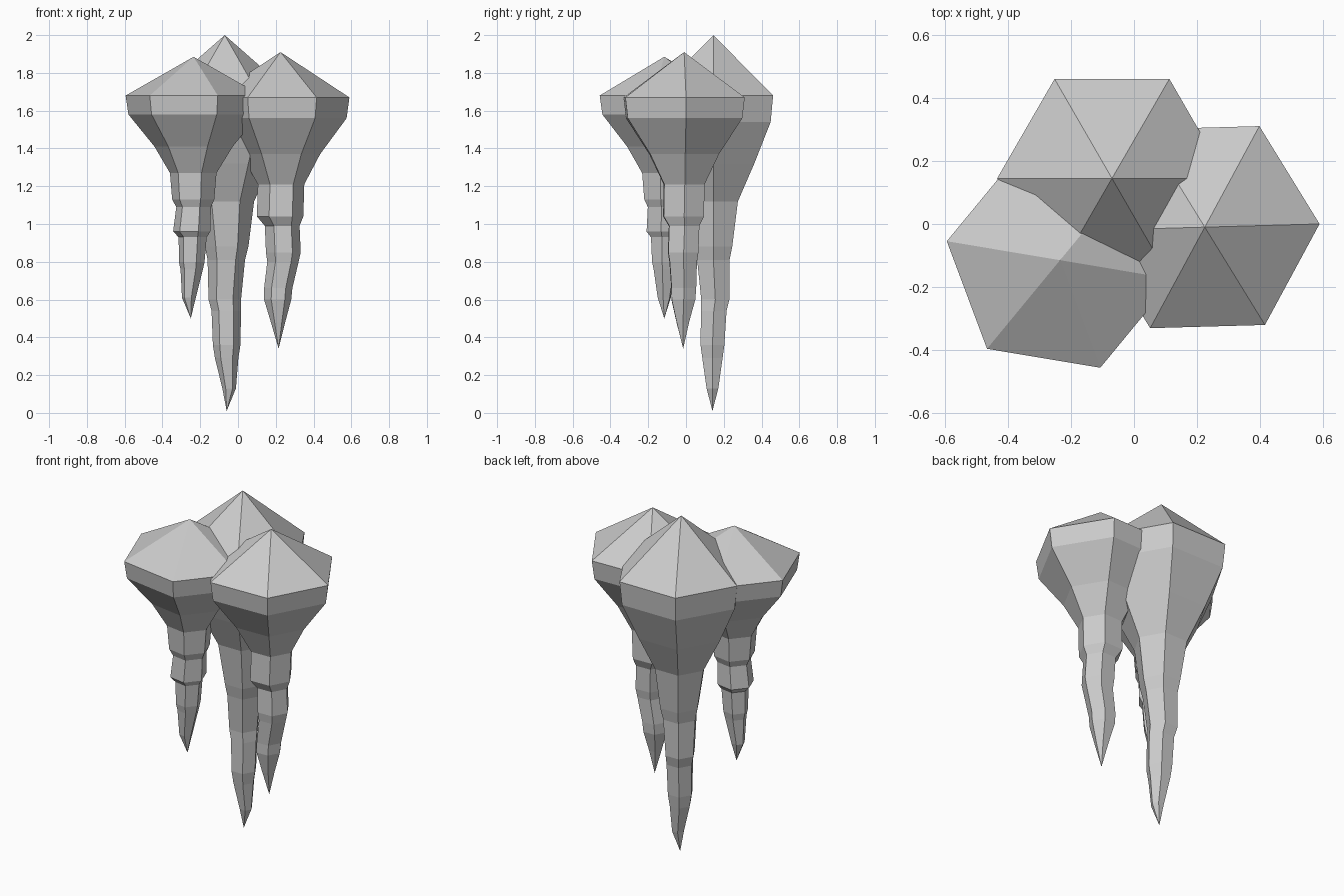
import bpy, bmesh
from math import cos, sin, radians

def stalactite(name, apex, turn, tip, rings):
    """Six-sided spike: apex point, rings of (z, centre x, centre y, radius), lower tip."""
    bm = bmesh.new()
    loops = []
    for z, cx, cy, r in rings:
        loops.append([bm.verts.new((cx + r * cos(radians(turn + 60 * i)),
                                    cy + r * sin(radians(turn + 60 * i)), z)) for i in range(6)])
    top, bottom = bm.verts.new(apex), bm.verts.new(tip)
    for i in range(6):
        j = (i + 1) % 6
        bm.faces.new((top, loops[0][i], loops[0][j]))
        for a, b in zip(loops, loops[1:]):
            bm.faces.new((a[i], b[i], b[j], a[j]))
        bm.faces.new((loops[-1][i], bottom, loops[-1][j]))
    bmesh.ops.recalc_face_normals(bm, faces=bm.faces)
    mesh = bpy.data.meshes.new(name)
    bm.to_mesh(mesh)
    bm.free()
    bpy.context.collection.objects.link(bpy.data.objects.new(name, mesh))

# Tall spike at the back
stalactite("back_stalactite", (-0.07, 0.145, 2.0), 0, (-0.06, 0.14, 0.01), [
    (1.68, -0.07, 0.145, 0.365), (1.54, -0.07, 0.145, 0.35), (1.32, -0.07, 0.145, 0.25),
    (1.12, -0.065, 0.145, 0.15), (0.88, -0.06, 0.145, 0.115), (0.81, -0.062, 0.145, 0.099),
    (0.60, -0.070, 0.155, 0.086), (0.54, -0.062, 0.147, 0.078), (0.36, -0.06, 0.14, 0.073),
    (0.29, -0.06, 0.14, 0.062), (0.13, -0.047, 0.14, 0.036)])

# Medium spike on the right
stalactite("right_stalactite", (0.225, -0.01, 1.91), 1.6, (0.215, -0.015, 0.34), [
    (1.67, 0.225, -0.01, 0.365), (1.56, 0.225, -0.01, 0.35), (1.37, 0.225, -0.01, 0.21),
    (1.21, 0.228, -0.01, 0.123), (1.04, 0.223, -0.013, 0.123), (0.99, 0.234, -0.01, 0.092),
    (0.85, 0.24, -0.015, 0.092), (0.80, 0.238, -0.015, 0.083), (0.66, 0.213, -0.012, 0.075),
    (0.60, 0.21, -0.014, 0.072), (0.48, 0.212, -0.017, 0.038)])

# Short spike at the front left
stalactite("left_stalactite", (-0.235, -0.115, 1.885), -9.5, (-0.25, -0.115, 0.5), [
    (1.68, -0.235, -0.115, 0.365), (1.58, -0.235, -0.115, 0.35), (1.41, -0.235, -0.115, 0.21),
    (1.27, -0.237, -0.115, 0.125), (1.13, -0.237, -0.115, 0.113), (1.09, -0.235, -0.115, 0.093),
    (0.96, -0.245, -0.115, 0.1), (0.93, -0.24, -0.115, 0.075), (0.80, -0.245, -0.115, 0.069),
    (0.76, -0.245, -0.115, 0.06), (0.61, -0.26, -0.115, 0.037)])
